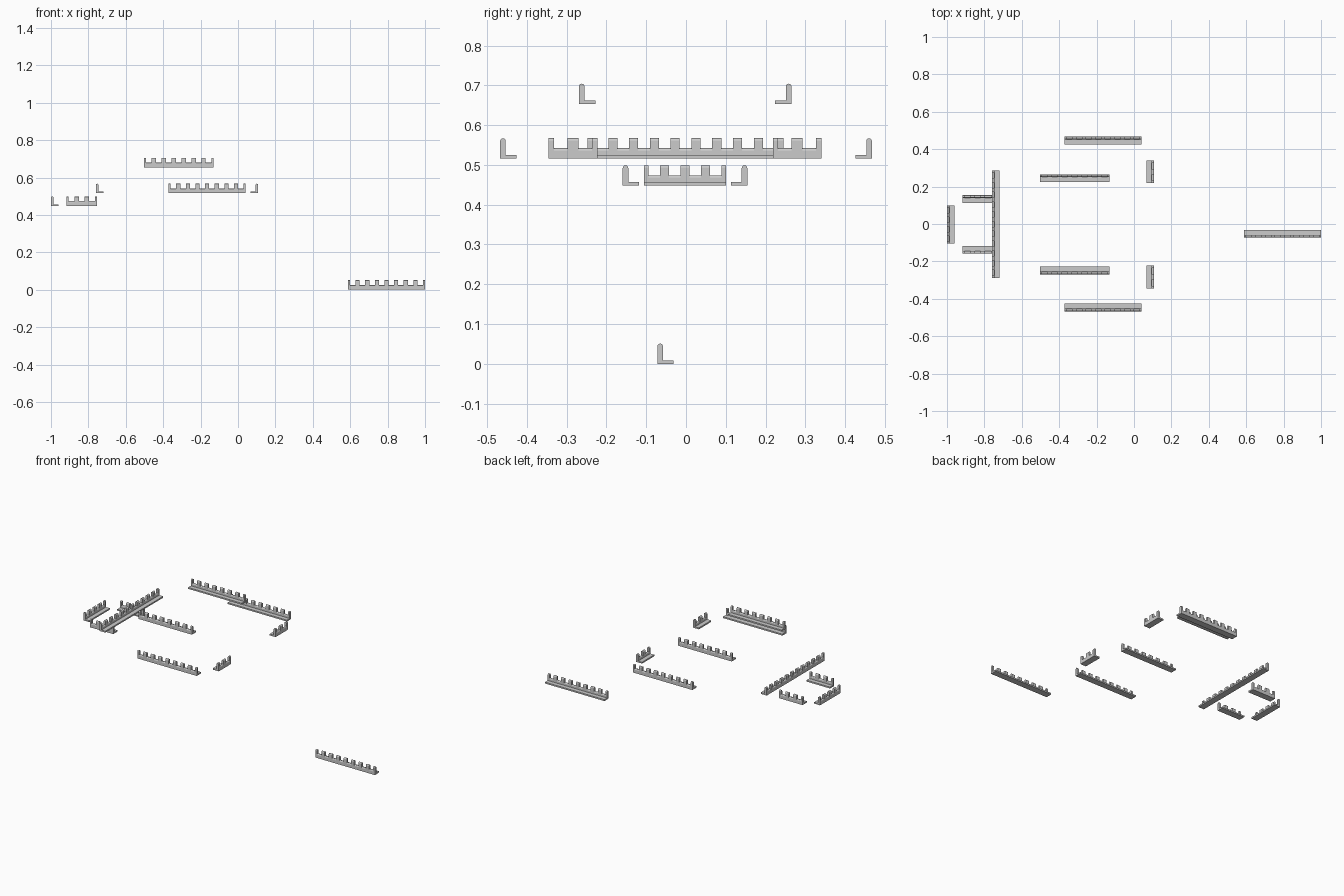
import bpy, bmesh, math
from mathutils import Matrix, Vector

if "Cube" in bpy.data.objects:
    bpy.data.objects.remove(bpy.data.objects["Cube"])

FOOT_W, FOOT_T, WALL_T = 0.041, 0.009, 0.014
SILL, TOP, GAP = 0.026, 0.051, 0.029


def extrude_profile(bm, pts, x0, x1):
    # closed (depth, height) profile swept along the wall length
    a = [bm.verts.new((x0, y, z)) for y, z in pts]
    b = [bm.verts.new((x1, y, z)) for y, z in pts]
    n = len(pts)
    bm.faces.new(a[::-1])
    bm.faces.new(b)
    for i in range(n):
        j = (i + 1) % n
        bm.faces.new((a[i], a[j], b[j], b[i]))


def round_top(z, r=WALL_T / 2):
    return [(r + r * math.cos(math.pi * i / 8), z - r + r * math.sin(math.pi * i / 8))
            for i in range(9)]


def parapet(name, start, length, z, angle, gaps, flip=False):
    """Outer wall face runs from start along angle; the walkway lies on its left side."""
    bm = bmesh.new()
    # walkway and low wall as one L-shaped profile
    profile = [(0, 0), (FOOT_W, 0), (FOOT_W, FOOT_T), (WALL_T, FOOT_T)] + round_top(SILL)
    extrude_profile(bm, profile, 0, length)
    # merlons with rounded tops, half width at both ends
    pitch = length / gaps
    half = (pitch - GAP * pitch / 0.0514) / 2
    merlon = [(0, FOOT_T), (WALL_T, FOOT_T)] + round_top(TOP)
    for i in range(gaps + 1):
        extrude_profile(bm, merlon, max(0, i * pitch - half), min(length, i * pitch + half))
    if flip:
        bmesh.ops.scale(bm, vec=(1, -1, 1), verts=bm.verts)
    bmesh.ops.transform(bm, verts=bm.verts, matrix=Matrix.Translation(Vector((*start, z)))
                        @ Matrix.Rotation(math.radians(angle), 4, 'Z'))
    bmesh.ops.recalc_face_normals(bm, faces=bm.faces)
    me = bpy.data.meshes.new(name)
    bm.to_mesh(me)
    bm.free()
    ob = bpy.data.objects.new(name, me)
    bpy.context.collection.objects.link(ob)


# mirrored side walls: name, x start, length, front y, back y, base z, gaps
for name, x, length, yf, yb, z, gaps in [
        ("upper_side_wall", -0.503, 0.372, -0.269, 0.265, 0.653, 7),
        ("middle_side_wall", -0.371, 0.412, -0.467, 0.467, 0.516, 8),
        ("lower_side_wall", -0.917, 0.163, -0.159, 0.154, 0.448, 3)]:
    parapet(name + "_front", (x, yf), length, z, 0, gaps)
    parapet(name + "_back", (x, yb), length, z, 0, gaps, True)

# separate wall section on the ground
parapet("ground_wall", (0.588, -0.072), 0.412, 0, 0, 8)

# cross walls facing left
parapet("lower_left_wall", (-1.0, -0.105), 0.205, 0.448, 90, 4, True)
parapet("long_cross_wall", (-0.76, -0.288), 0.574, 0.516, 90, 11, True)

# short cross walls facing right
for name, y in (("short_wall_front", -0.345), ("short_wall_back", 0.218)):
    parapet(name, (0.108, y), 0.122, 0.516, 90, 2)
